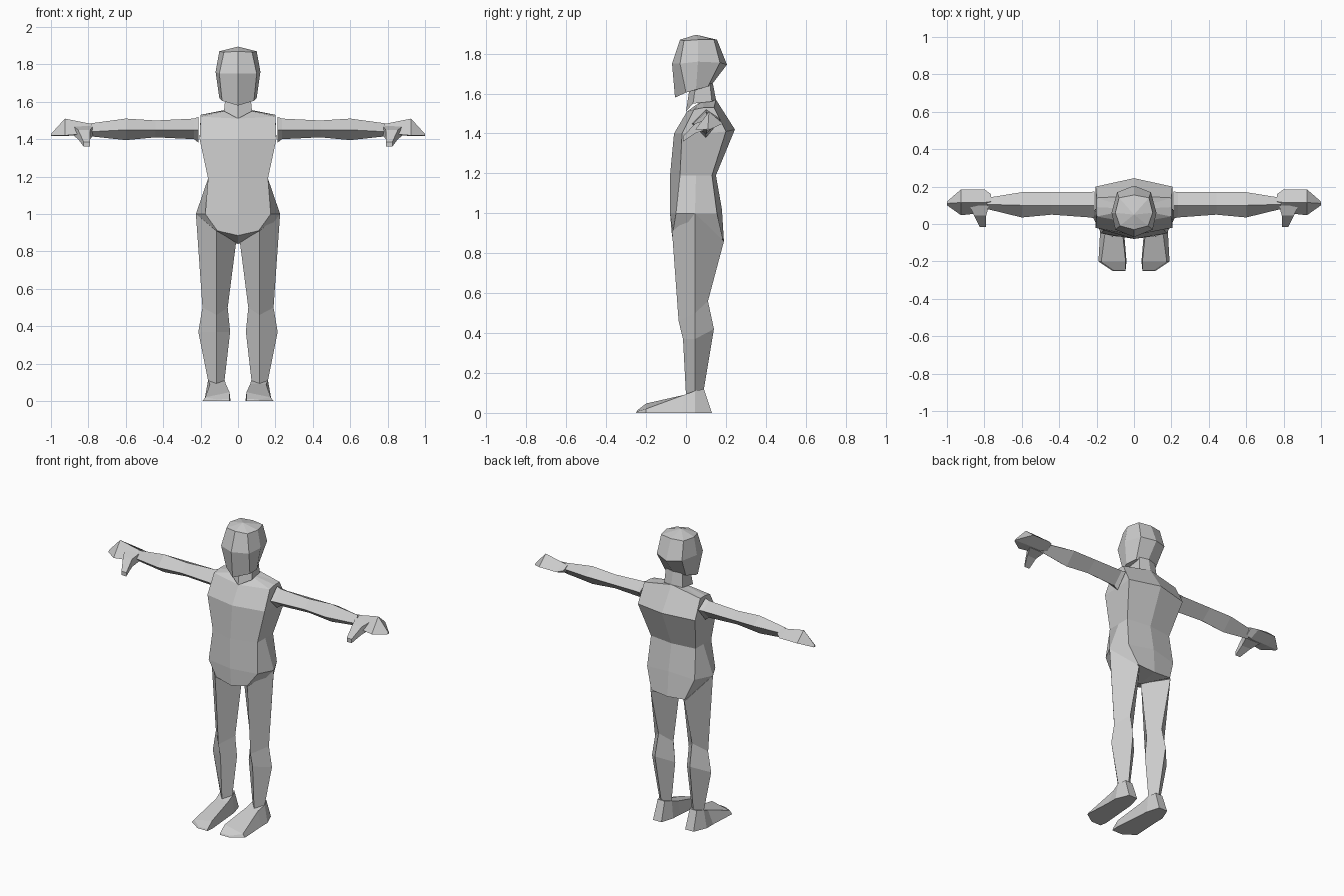
import bpy, bmesh

grey = bpy.data.materials.new("plain grey")
grey.diffuse_color = (0.6, 0.6, 0.6, 1)


def loft(name, rings, top=None, bottom=None):
    """Skin a stack of rings; each end closes to a point or a flat face."""
    bm = bmesh.new()
    loops = [[bm.verts.new(p) for p in ring] for ring in rings]
    n = len(loops[0])
    for a, b in zip(loops, loops[1:]):
        for i in range(n):
            j = (i + 1) % n
            bm.faces.new((a[i], a[j], b[j], b[i]))
    for loop, tip in ((loops[0], top), (loops[-1], bottom)):
        if tip:
            v = bm.verts.new(tip)
            for i in range(n):
                bm.faces.new((loop[i], loop[(i + 1) % n], v))
        else:
            bm.faces.new(loop)
    bmesh.ops.recalc_face_normals(bm, faces=bm.faces)
    mesh = bpy.data.meshes.new(name)
    bm.to_mesh(mesh)
    bm.free()
    mesh.materials.append(grey)
    obj = bpy.data.objects.new(name, mesh)
    bpy.context.collection.objects.link(obj)


def full(half):
    """Complete a ring given from front centre to back centre."""
    return half + [(-x, y, z) for x, y, z in half[-2:0:-1]]


def pair(name, rings):
    """Loft a limb part on both sides of the body."""
    loft("left_" + name, rings)
    loft("right_" + name, [[(-x, y, z) for x, y, z in r] for r in rings])


# Head
loft("head", [full(h) for h in (
    [(0, -.03, 1.87), (.075, -.01, 1.865), (.1, .06, 1.87), (.08, .14, 1.87), (0, .155, 1.87)],
    [(0, -.07, 1.75), (.1, -.03, 1.75), (.12, .06, 1.76), (.09, .17, 1.755), (0, .205, 1.745)],
    [(0, -.055, 1.58), (.085, 0, 1.605), (.1, .05, 1.62), (.075, .11, 1.635), (0, .125, 1.64)],
)], top=(0, .05, 1.895))

# Neck
loft("neck", [full(h) for h in (
    [(0, .02, 1.64), (.065, .05, 1.65), (.06, .12, 1.65), (0, .135, 1.65)],
    [(0, 0, 1.51), (.075, .035, 1.55), (.065, .13, 1.56), (0, .15, 1.57)],
)])

# Torso from shoulders to hips
loft("torso", [full(h) for h in (
    [(0, .005, 1.51), (.2, .04, 1.52), (.2, .09, 1.53), (.2, .14, 1.53), (0, .15, 1.57)],
    [(0, -.06, 1.4), (.205, -.02, 1.4), (.205, .09, 1.4), (.205, .2, 1.41), (0, .245, 1.42)],
    [(0, -.08, 1.19), (.16, -.03, 1.19), (.16, .05, 1.19), (.16, .13, 1.19), (0, .15, 1.19)],
    [(0, -.08, 1.0), (.175, -.05, 1.0), (.225, .045, 1.0), (.17, .155, 1.0), (0, .18, 1.02)],
    [(0, -.07, .885), (.11, -.065, .91), (.2, .045, .93), (.12, .185, .87), (0, .19, .86)],
)], top=(0, .08, 1.565), bottom=(0, .06, .84))

# Legs: outer, front, inner and back edge at each level
pair("leg", [
    [(.225, .045, 1.0), (.115, -.07, .91), (.01, .05, .85), (.12, .19, .86)],
    [(.19, .045, .5), (.115, -.037, .46), (.055, .05, .5), (.12, .11, .56)],
    [(.212, .045, .37), (.115, -.015, .37), (.042, .05, .37), (.125, .14, .42)],
    [(.16, .045, .11), (.115, 0, .09), (.072, .045, .11), (.115, .09, .12)],
])

# Feet: heel, middle, instep, ball, toe
pair("foot", [
    [(x0, y, 0), (x1, y, 0), (x2, yt, z2), (x3, yt, z3)]
    for y, yt, x0, x1, x2, x3, z2, z3 in (
        (.13, .09, .085, .145, .14, .09, .12, .12),
        (.045, .045, .06, .18, .16, .07, .11, .11),
        (-.02, -.01, .055, .18, .15, .065, .09, .09),
        (-.2, -.2, .04, .19, .175, .045, .02, .047),
        (-.25, -.245, .045, .115, .11, .045, .008, .012))])


def diamond(x, back, front, mid, top, bot, zb, zf):
    return [(x, back, zb), (x, mid, top), (x, front, zf), (x, mid, bot)]


# Arms
pair("arm", [diamond(*r) for r in (
    (.21, .175, .03, .1, 1.52, 1.38, 1.47, 1.45),
    (.235, .17, .035, .1, 1.51, 1.4, 1.47, 1.45),
    (.44, .17, .05, .1, 1.5, 1.41, 1.47, 1.45),
    (.6, .17, .035, .1, 1.51, 1.395, 1.47, 1.45),
    (.785, .14, .08, .105, 1.485, 1.415, 1.46, 1.44))])

# Hands
pair("hand", [diamond(*r) for r in (
    (.765, .16, .09, .12, 1.48, 1.43, 1.46, 1.45),
    (.8, .185, .06, .115, 1.485, 1.42, 1.45, 1.43),
    (.925, .185, .047, .115, 1.51, 1.418, 1.45, 1.42),
    (1.0, .12, .1, .11, 1.428, 1.418, 1.42, 1.42))])

# Thumbs
pair("thumb", [
    [(x0, y, z0), (x1, y, z0), (x1, y, z1), (x0, y, z1)]
    for y, x0, x1, z0, z1 in (
        (.1, .775, .88, 1.42, 1.47),
        (.045, .79, .855, 1.4, 1.45),
        (-.015, .79, .825, 1.36, 1.385))])
